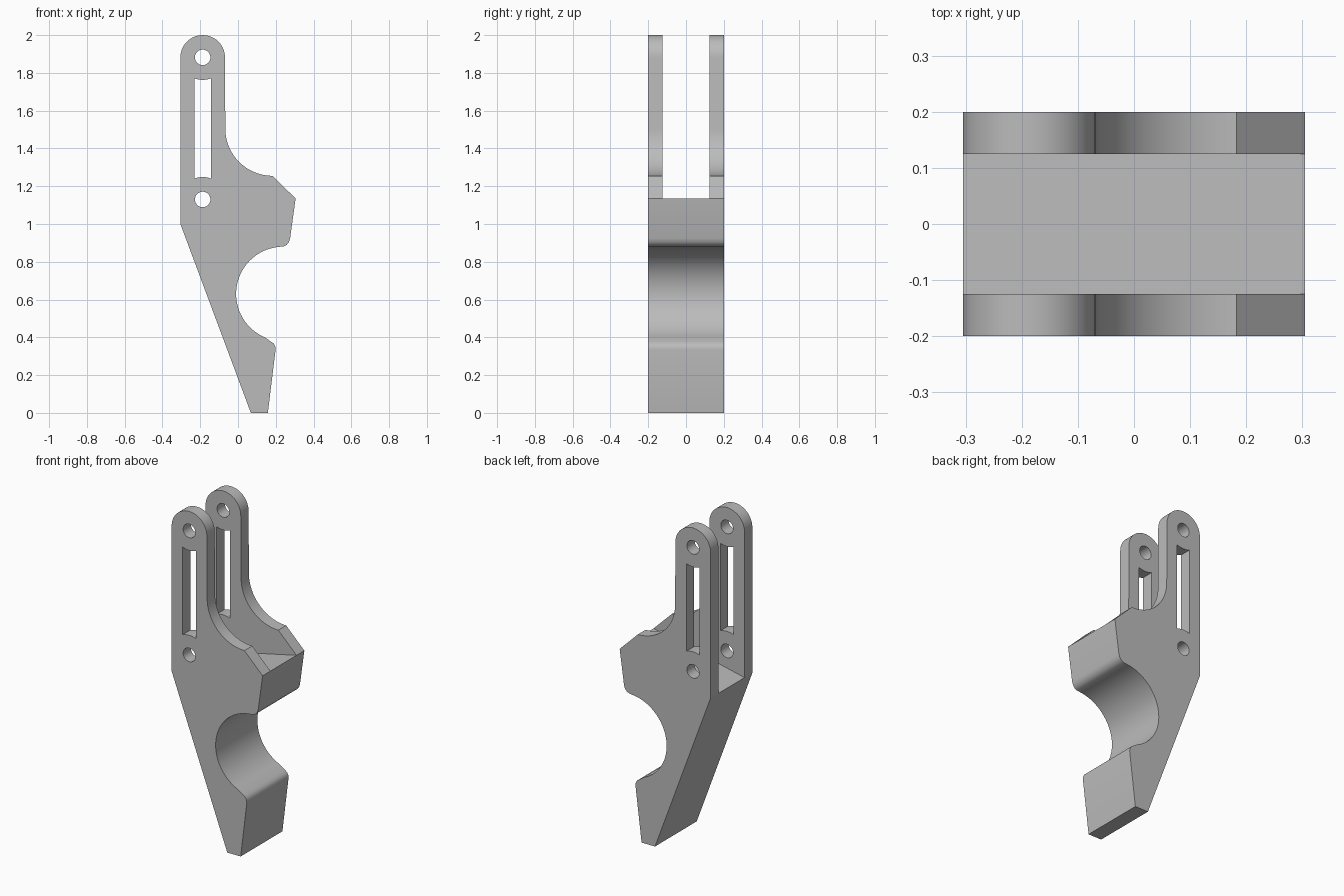
import bpy, bmesh, math

cube = bpy.data.objects.get("Cube")
if cube:
    bpy.data.objects.remove(cube, do_unlink=True)

grey = bpy.data.materials.new("plain grey")
grey.use_nodes = True
colour = (0.5, 0.5, 0.5, 1)
grey.diffuse_color = colour
grey.node_tree.nodes["Principled BSDF"].inputs["Base Color"].default_value = colour


def arc(cx, cz, r, start, end, steps):
    angles = [math.radians(start + (end - start) * i / steps) for i in range(steps + 1)]
    return [(cx + r * math.cos(a), cz + r * math.sin(a)) for a in angles]


def extrude(name, profile, half_width):
    """Extrude an x-z outline symmetrically along y."""
    bm = bmesh.new()
    face = bm.faces.new([bm.verts.new((x, -half_width, z)) for x, z in profile])
    out = bmesh.ops.extrude_face_region(bm, geom=[face])
    verts = [g for g in out["geom"] if isinstance(g, bmesh.types.BMVert)]
    bmesh.ops.translate(bm, verts=verts, vec=(0, 2 * half_width, 0))
    bmesh.ops.recalc_face_normals(bm, faces=bm.faces[:])
    mesh = bpy.data.meshes.new(name)
    bm.to_mesh(mesh)
    bm.free()
    mesh.materials.append(grey)
    obj = bpy.data.objects.new(name, mesh)
    bpy.context.collection.objects.link(obj)
    return obj


arm_x, arm_r = -0.187, 0.118
top_z, low_z = 1.882, 1.13

# Side outline: pointed foot, grip recess, nose, neck curve, rounded arm
outline = [(-0.305, 1.0), (0.068, 0), (0.158, 0)]
outline += [(0.199, 0.335), (0.197, 0.352), (0.189, 0.367), (0.175, 0.377)]
outline += arc(0.24, 0.63, 0.25, 247, 97, 36)
outline += [(0.242, 0.882), (0.258, 0.89), (0.27, 0.905), (0.276, 0.925)]
outline += [(0.305, 1.135)]
outline += arc(0.183, 1.505, 0.25, 270, 180, 24)
outline += arc(arm_x, top_z, arm_r, 0, 180, 36)
lever = extrude("forked_lever", outline, 0.2)

# Channel between the arms, with a sloping floor
floor = [(x, 1.0 + (x + 0.305) * 0.135 / 0.61) for x in (-0.5, 0.5)]
channel = extrude("channel_cutter", floor + [(0.5, 2.2), (-0.5, 2.2)], 0.125)

# Pin holes and the long slot, whose ends curve around the holes
upper_hole = extrude("upper_hole_cutter", arc(arm_x, top_z, 0.041, 0, 352.5, 47), 0.3)
lower_hole = extrude("lower_hole_cutter", arc(arm_x, low_z, 0.041, 0, 352.5, 47), 0.3)
slot_outline = arc(arm_x, low_z, 0.119, 112, 68, 8) + arc(arm_x, top_z, 0.119, -68, -112, 8)
slot = extrude("slot_cutter", slot_outline, 0.3)

for cutter in (channel, upper_hole, lower_hole, slot):
    cutter.hide_render = True
    mod = lever.modifiers.new(cutter.name, "BOOLEAN")
    mod.operation = "DIFFERENCE"
    mod.solver = "EXACT"
    mod.object = cutter

# Apply the cuts, drop the cutters and shade the curves
bpy.ops.object.select_all(action="DESELECT")
lever.select_set(True)
bpy.context.view_layer.objects.active = lever
for mod in list(lever.modifiers):
    bpy.ops.object.modifier_apply(modifier=mod.name)
for cutter in (channel, upper_hole, lower_hole, slot):
    bpy.data.objects.remove(cutter, do_unlink=True)
bpy.ops.object.shade_smooth_by_angle(angle=math.radians(30))
